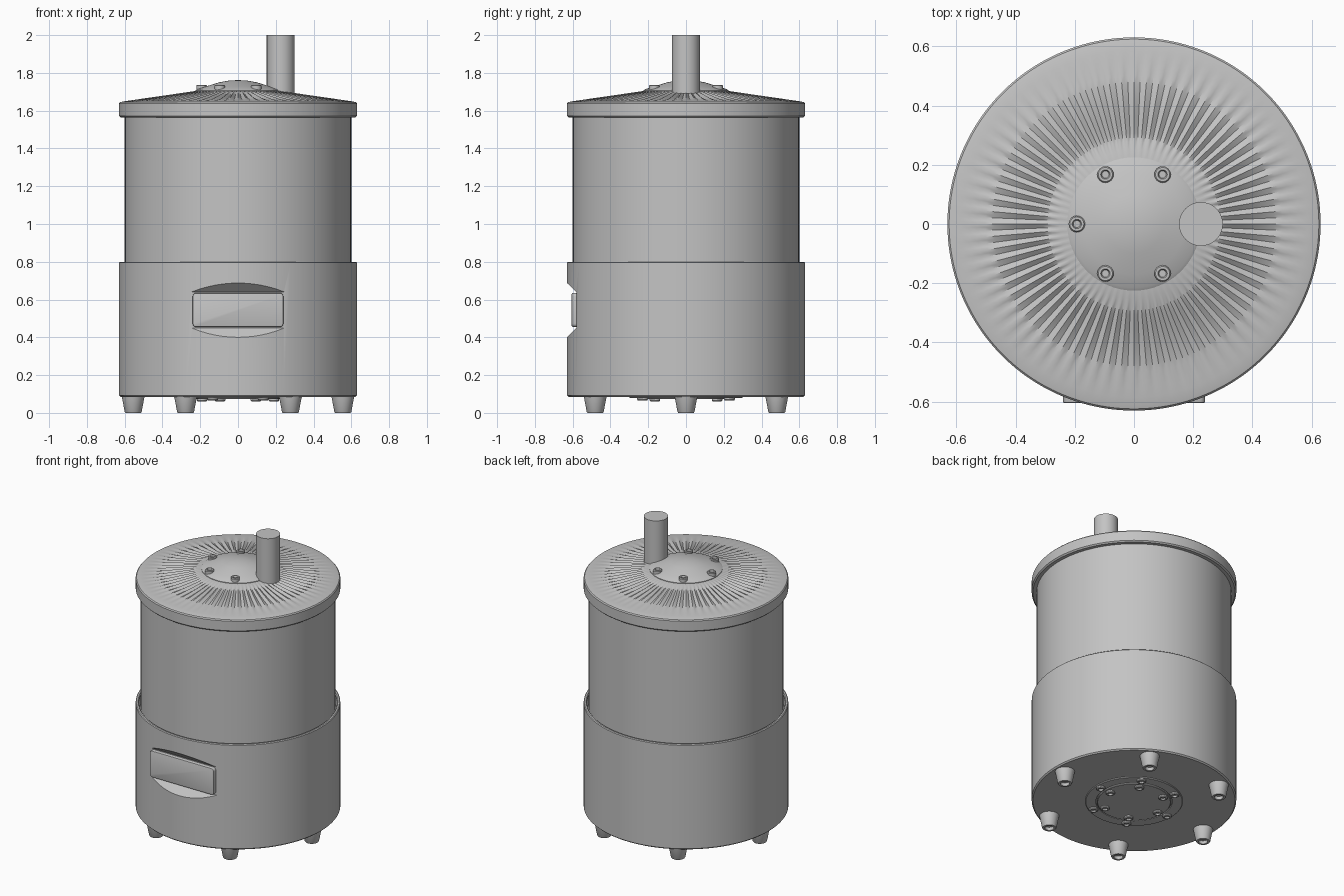
import bpy, bmesh, math
from mathutils import Matrix

cube = bpy.data.objects.get("Cube")
if cube:
    bpy.data.objects.remove(cube)

# One grey metal for every part
metal = bpy.data.materials.new("grey_metal")
GREY = (0.55, 0.55, 0.55, 1)
metal.use_nodes = True
metal.diffuse_color = GREY
metal.node_tree.nodes["Principled BSDF"].inputs["Base Color"].default_value = GREY


def finish(name, bm, smooth=True):
    bmesh.ops.recalc_face_normals(bm, faces=bm.faces)
    mesh = bpy.data.meshes.new(name)
    bm.to_mesh(mesh)
    bm.free()
    mesh.materials.append(metal)
    obj = bpy.data.objects.new(name, mesh)
    bpy.context.collection.objects.link(obj)
    if smooth:
        smooth_shade(obj)
    return obj


def smooth_shade(obj):
    bpy.ops.object.select_all(action='DESELECT')
    obj.select_set(True)
    bpy.context.view_layer.objects.active = obj
    bpy.ops.object.shade_smooth_by_angle(angle=math.radians(35))


def lathe(name, profile, segments=64, at=(0, 0, 0), ripple=None, smooth=True):
    """Turn (radius, height) points about z; a radius of 0 makes a pole."""
    bm = bmesh.new()
    rings = []
    for r, z in profile:
        if r == 0:
            rings.append([bm.verts.new((0, 0, z))] * segments)
            continue
        ring = []
        for i in range(segments):
            a = math.tau * i / segments
            dz = ripple(r, z, a) if ripple else 0
            ring.append(bm.verts.new((r * math.cos(a), r * math.sin(a), z + dz)))
        rings.append(ring)
    for low, high in zip(rings, rings[1:]):
        for i in range(segments):
            j = (i + 1) % segments
            corners = dict.fromkeys((low[i], low[j], high[j], high[i]))
            if len(corners) > 2:
                bm.faces.new(list(corners))
    bmesh.ops.translate(bm, verts=bm.verts, vec=at)
    return finish(name, bm, smooth)


def polar(radius, degrees, z):
    a = math.radians(degrees)
    return (radius * math.cos(a), radius * math.sin(a), z)


def bolt(name, at, up=1):
    """Socket-head bolt with a sunken centre."""
    outline = [(0.028, -0.02), (0.028, 0.008), (0.024, 0.013),
               (0.016, 0.013), (0.012, 0.003), (0, 0.003)]
    lathe(name, [(r, z * up) for r, z in outline], 16, at)


# Fire base with a bevelled bottom and a narrow groove inside its rim
base = lathe("base", [
    (0, 0.085), (0.622, 0.085), (0.63, 0.093), (0.63, 0.795), (0.625, 0.80),
    (0.615, 0.80), (0.61, 0.795), (0.61, 0.73), (0, 0.73)], 96, smooth=False)

# Scoop cut around the drawer
bm = bmesh.new()
scoop = [(-0.58, 0.45), (-0.58, 0.64), (-0.68, 0.735), (-0.68, 0.35)]
face = bm.faces.new([bm.verts.new((-0.5, y, z)) for y, z in scoop])
ext = bmesh.ops.extrude_face_region(bm, geom=[face])
bmesh.ops.translate(bm, vec=(1, 0, 0),
                    verts=[v for v in ext["geom"] if isinstance(v, bmesh.types.BMVert)])
cutter = finish("scoop_cutter", bm, False)
cutter.hide_render = True
cut = base.modifiers.new("scoop", 'BOOLEAN')
cut.operation, cut.solver, cut.object = 'DIFFERENCE', 'EXACT', cutter
bpy.context.view_layer.objects.active = base
bpy.ops.object.modifier_apply(modifier=cut.name)
bpy.data.objects.remove(cutter)
smooth_shade(base)

# Drawer front with rounded corners
bm = bmesh.new()
bmesh.ops.create_cube(bm, size=1, matrix=Matrix.Translation((0, -0.588, 0.545))
                      @ Matrix.Diagonal((0.48, 0.034, 0.18, 1)))
corners = [e for e in bm.edges if abs(e.verts[0].co.y - e.verts[1].co.y) > 0.01]
bmesh.ops.bevel(bm, geom=corners, offset=0.018, segments=4, profile=0.5, affect='EDGES')
front_edges = [e for e in bm.edges if all(v.co.y < -0.6 for v in e.verts)]
bmesh.ops.bevel(bm, geom=front_edges, offset=0.006, segments=2, profile=0.5, affect='EDGES')
finish("drawer_front", bm)

# Upper drum
lathe("drum", [(0, 0.73), (0.60, 0.73), (0.60, 1.58), (0, 1.58)], 96)

# Pleated lid
PLEATS, INNER, OUTER = 72, 0.25, 0.585


def pleat(r, z, a):
    if z < 1.64 or not INNER < r < OUTER:
        return 0
    t = (r - INNER) / (OUTER - INNER)
    return 0.006 * math.sin(math.pi * t ** 0.7) * (math.cos(a * PLEATS) - 1)


def slope(r):
    return 1.708 - (r - 0.2) * 0.145


steps = [OUTER + (INNER - OUTER) * i / 12 for i in range(13)]
lathe("lid", [(0, 1.565), (0.622, 1.565), (0.63, 1.573), (0.63, 1.638), (0.624, 1.645)]
      + [(r, slope(r)) for r in [0.61] + steps + [0.2]] + [(0, 1.708)],
      PLEATS * 4, ripple=pleat)

# Domed cap plate on the lid
lathe("cap_plate", [(0.225, 1.69), (0.225, 1.708), (0.215, 1.714), (0.17, 1.728),
                    (0.10, 1.75), (0.05, 1.759), (0, 1.762)])
for i, angle in enumerate(range(60, 301, 60)):
    bolt(f"cap_bolt_{i + 1}", polar(0.193, angle, 1.724))

# Chimney pipe
lathe("chimney", [(0, 1.69), (0.074, 1.69), (0.074, 2.0), (0, 2.0)], 48, (0.226, 0, 0))

# Underside plates: wide ring and inner cover
lathe("underside_ring", [(0.30, 0.09), (0.30, 0.081), (0.297, 0.078),
                         (0.235, 0.078), (0.235, 0.09)])
lathe("underside_cover", [(0.228, 0.09), (0.228, 0.077), (0.224, 0.074), (0, 0.074)])

# Feet with sunken screw holes, and underside bolts
for i in range(6):
    lathe(f"foot_{i + 1}", [
        (0.062, 0.09), (0.058, 0.075), (0.045, 0.006), (0.041, 0), (0.028, 0),
        (0.025, 0.02), (0, 0.02)], 32, polar(0.555, i * 60, 0))
    bolt(f"ring_bolt_{i + 1}", polar(0.266, i * 60, 0.078), -1)
    bolt(f"cover_bolt_{i + 1}", polar(0.19, i * 60, 0.074), -1)
